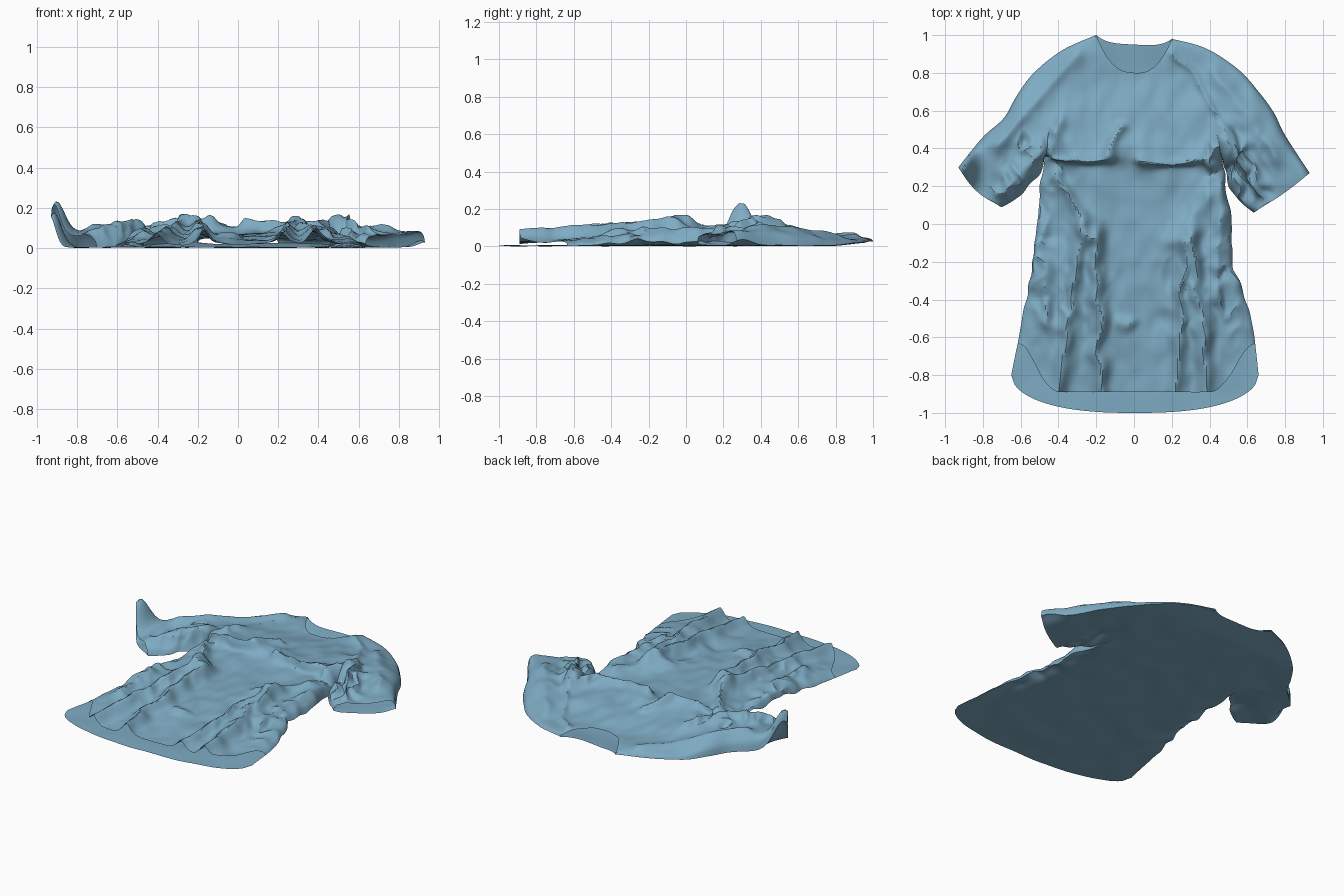
import bpy, math
from mathutils import Vector, noise

if "Cube" in bpy.data.objects:
    bpy.data.objects.remove(bpy.data.objects["Cube"])

mat = bpy.data.materials.new("blue_cloth")
mat.diffuse_color = (0.21, 0.41, 0.55, 1)
mat.use_nodes = True
mat.node_tree.nodes["Principled BSDF"].inputs["Base Color"].default_value = mat.diffuse_color


def curve(pts, t):
    """Smooth point at t (0..1) along a few control points."""
    n = len(pts) - 1
    f = min(max(t, 0), 1) * n
    i = min(int(f), n - 1)
    f -= i
    P = [Vector(pts[min(max(k, 0), n)]) for k in (i - 1, i, i + 1, i + 2)]
    m1, m2 = (P[2] - P[0]) / 2, (P[3] - P[1]) / 2
    a, b = f * f, f * f * f
    return (2*b - 3*a + 1) * P[1] + (b - 2*a + f) * m1 + (3*a - 2*b) * P[2] + (b - a) * m2


def step(a, b, x):
    x = min(max((x - a) / (b - a), 0), 1)
    return x * x * (3 - 2 * x)


def bump(x, y, cx, cy, rx, ry):
    return math.exp(-((x - cx) / rx) ** 2 - ((y - cy) / ry) ** 2)


# Outlines: body sides run hem -> armpit (5th point) -> neck
SIDE = {-1: [(-.65, -.8), (-.59, -.5), (-.54, -.25), (-.51, .05), (-.47, .36), (-.43, .57), (-.3, .82), (-.2, 1)],
        1: [(.66, -.8), (.62, -.5), (.53, -.22), (.51, .05), (.46, .36), (.42, .57), (.3, .81), (.2, .98)]}
ARMPIT = 4 / 7
SHOULDER = {-1: [(-.2, 1), (-.38, .92), (-.53, .8), (-.62, .68), (-.69, .56), (-.8, .46), (-.93, .3)],
            1: [(.2, .98), (.38, .93), (.55, .82), (.66, .7), (.74, .59), (.8, .47), (.93, .27)]}
UNDER = {-1: [(-.47, .36), (-.5, .25), (-.57, .19), (-.63, .13), (-.7, .09)],
         1: [(.46, .36), (.49, .24), (.54, .15), (.63, .06)]}

# Loft height along the length, then ridges as x0, y0, x1, y1, height, width
LOFT = [(-1, .012), (-.8, .022), (-.5, .042), (-.2, .06), (.1, .06), (.3, .075), (.42, .095),
        (.6, .07), (.8, .04), (1, .022)]
RIDGES = [(-.27, .0, -.4, -.9, .06, .045), (-.2, -.05, -.18, -.9, .07, .045),
          (.27, -.1, .22, -.9, .06, .04), (.31, -.05, .39, -.9, .07, .045),
          (-.42, .25, -.24, -.08, .05, .04), (.2, -.1, .4, .15, .04, .06),
          (-.5, -.05, -.45, -.5, .045, .05), (.47, .2, .44, -.4, .045, .05),
          (-.4, .35, -.12, .38, .055, .035), (-.14, .4, -.08, .5, .035, .025),
          (.04, .35, .42, .38, .05, .035), (.45, .36, .48, .5, .065, .05),
          (-.44, .4, -.38, .55, .035, .04), (-.3, .9, -.72, .42, .025, .04),
          (.22, .92, .44, .58, .018, .02), (.42, .8, .76, .36, .022, .04),
          (-.5, .4, -.7, .16, .035, .04), (.5, .42, .66, .2, .03, .035),
          (-.08, -.52, -.02, -.53, .03, .025)]


def crumple(x, y):
    return min(1, sum(bump(x, y, s * .5, .33, .13, .14) + .7 * bump(x, y, s * .54, -.2, .11, .35)
                      + .5 * bump(x, y, s * .66, .18, .1, .08)
                      + .3 * bump(x, y, s * .28, -.4, .15, .35) for s in (-1, 1)))


def loft(x, y):
    h = LOFT[-1][1]
    for (a, ha), (b, hb) in zip(LOFT, LOFT[1:]):
        if a <= y < b:
            h = ha + (hb - ha) * (y - a) / (b - a)
    wob = noise.noise(Vector((x * 7, y * 7, 3))) * .04
    for x0, y0, x1, y1, amp, w in RIDGES:
        a, d = Vector((x0, y0)), Vector((x1 - x0, y1 - y0))
        q = Vector((x + wob, y + wob)) - a
        k = min(max(q.dot(d) / d.dot(d), 0), 1)
        h += amp * math.exp(-((q - d * k).length / w) ** 1.6)
    n = noise.noise(Vector((x * 5, y * 4, 0))) * .012 + noise.noise(Vector((x * 14, y * 9, 5))) * .008
    c = (.5 - abs(noise.noise(Vector((x * 13, y * 9, 9)))) * 2) * .05
    return max(.01, min(h + n + c * crumple(x, y), .165))


def ground(x, y):
    """Back layer: nearly flat, gathered upward along the sides."""
    side = bump(abs(x), y, .56, -.05, .08, .38)
    return (.012 + .006 * noise.noise(Vector((x * 6, y * 6, 20))) + .022 * step(.75, 1, y)
            + side * (.03 + .035 * noise.noise(Vector((x * 10, y * 10, 60)))))


def cloth(p, fullness):
    """Flat position plus fullness (0 at a folded edge) -> wrinkled layer."""
    x, y = p
    z = ground(x, y) + fullness * loft(x, y)
    c = crumple(x, y) * (.4 + .6 * fullness)
    fold = bump(x, y, -.26, .38, .17, .05) + bump(x, y, .24, .37, .2, .05)
    dx = noise.noise(Vector((x * 11, y * 11, 31))) * .06 * c
    dy = noise.noise(Vector((x * 11, y * 11, 47))) * .06 * c - .045 * fold * fullness
    return Vector((x + dx, y + dy, z))


def edge(t):
    return math.sqrt(max(0, 1 - abs(2 * t - 1) ** 5))


def body_point(u, v):
    l, r = curve(SIDE[-1], v), curve(SIDE[1], v)
    return l.lerp(r, (u + 1) / 2)


def front(a, v):
    u = 2 * a - 1
    # front hem rises toward the side seams
    v0 = .085 * step(.6, 1, abs(u))
    w = v0 + (1 - v0) * v
    p = body_point(u, w)
    p.y += -.09 * (1 - step(.6, 1, abs(u))) * (1 - v) ** 4 - .19 * (1 - abs(u) ** 2.6) * v ** 4
    q = edge((w - ARMPIT) / (1 - ARMPIT)) if w > ARMPIT else 0
    return cloth(p, math.sqrt(max(0, 1 - abs(u) ** 8 * (1 - q * q))))


def back(a, v):
    u = 2 * a - 1
    p = body_point(u, v)
    p.y += -.2 * math.sqrt(max(0, 1 - abs(u) ** 2.5)) * (1 - v) ** 3 - .04 * (1 - u ** 4) * v ** 6
    return cloth(p, 0)


def sleeve(side):
    def point(a, s):
        top = a <= .5
        t = 2 * a if top else 2 - 2 * a
        under, over = curve(UNDER[side], s), curve(SHOULDER[side], s)
        start = [curve(SIDE[side], ARMPIT + k * (1 - ARMPIT)) for k in (0, t, 1)]
        p = under.lerp(over, t) + (start[1] - start[0].lerp(start[2], t)) * (1 - s)
        bow = Vector((side * .03, -.035)) * math.sin(math.pi * t) * s ** 4
        p += bow * (.6 if side < 0 else .2)
        g = cloth(p, edge(t) if top else 0)
        # upturned cuff corner
        peak = .2 if side < 0 else .035
        g.z += peak * bump(p.x, p.y, side * .9, .29, .06, .1) * t ** (1.5 if top else 5)
        return g
    return point


def sheet(name, fn, nu, nv, flip=False):
    verts = [fn(i / nu, j / nv) for j in range(nv + 1) for i in range(nu + 1)]
    faces = []
    for j in range(nv):
        for i in range(nu):
            k = j * (nu + 1) + i
            f = (k, k + 1, k + nu + 2, k + nu + 1)
            faces.append(f[::-1] if flip else f)
    me = bpy.data.meshes.new(name)
    me.from_pydata([tuple(v) for v in verts], [], faces)
    me.materials.append(mat)
    ob = bpy.data.objects.new(name, me)
    bpy.context.collection.objects.link(ob)
    return ob


# Shirt parts
parts = [sheet("front_panel", front, 110, 130),
         sheet("back_panel", back, 70, 90, True),
         sheet("left_sleeve", sleeve(-1), 90, 50),
         sheet("right_sleeve", sleeve(1), 90, 50, True)]

# Rest the shirt on the ground
low = min(v.co.z for o in parts for v in o.data.vertices)
for o in parts:
    for v in o.data.vertices:
        v.co.z -= low
    o.select_set(True)
bpy.context.view_layer.objects.active = parts[0]
bpy.ops.object.shade_smooth_by_angle(angle=math.radians(35))
